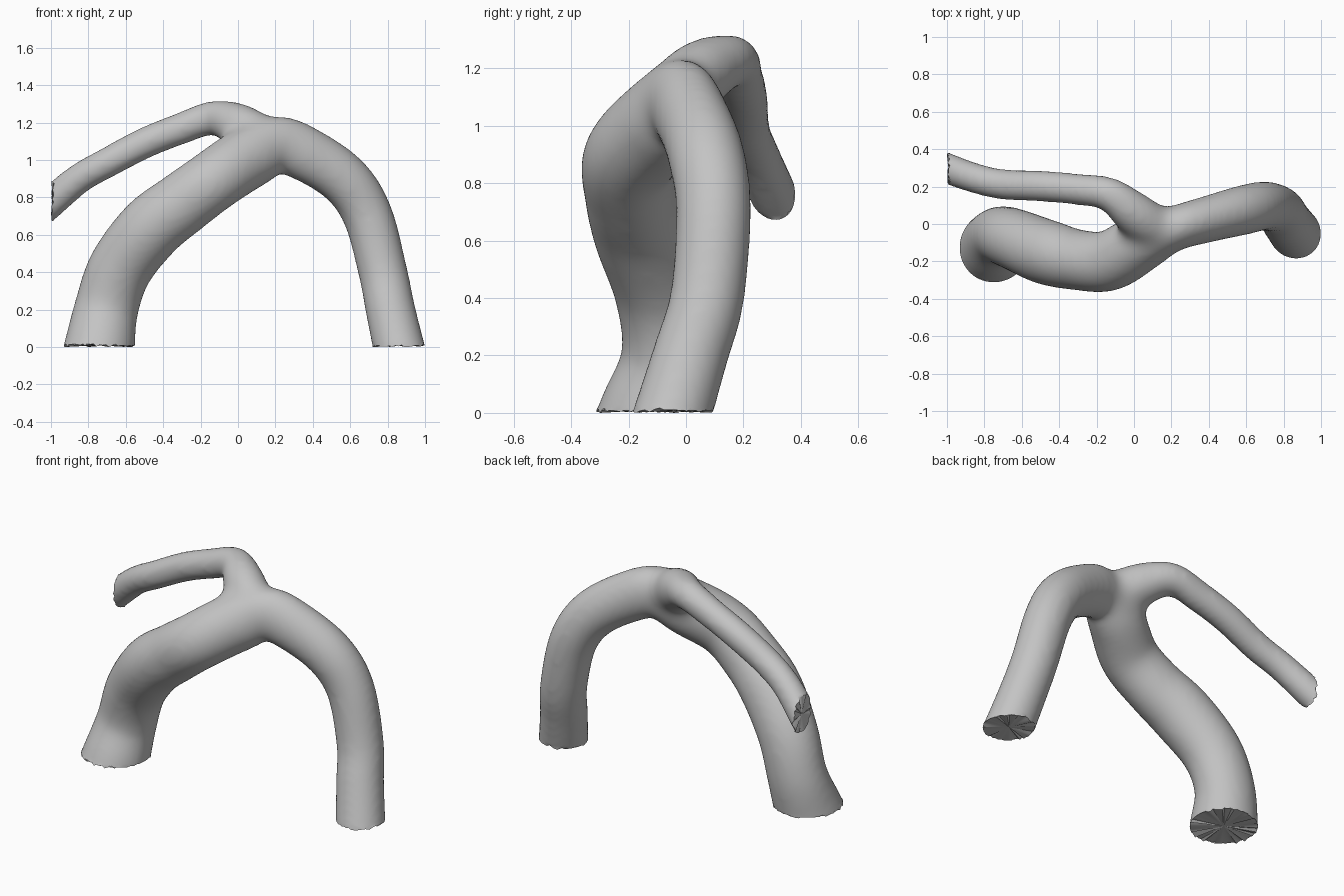
import bpy, bmesh, random
from mathutils import Vector

random.seed(4)
cube = bpy.data.objects.get("Cube")
if cube:
    bpy.data.objects.remove(cube, do_unlink=True)

grey = bpy.data.materials.new("plain grey")
grey.use_nodes = True
colour = (0.55, 0.55, 0.55, 1)
grey.diffuse_color = colour
grey.node_tree.nodes["Principled BSDF"].inputs["Base Color"].default_value = colour

# Centre lines: x, y, z, height radius, width radius
arch = [(-.76, -.15, -.12, .2, .2), (-.74, -.115, 0, .19, .188), (-.705, -.065, .2, .172, .16),
        (-.63, -.085, .42, .172, .164), (-.47, -.15, .63, .176, .174),
        (-.3, -.192, .765, .17, .162), (-.13, -.195, .89, .165, .162),
        (.05, -.09, 1.012, .17, .155), (.21, -.025, 1.08, .156, .122),
        (.38, .022, 1.022, .147, .123), (.575, .072, .888, .14, .132),
        (.695, .096, .7, .134, .13), (.775, .073, .4, .131, .129), (.815, .015, .2, .133, .131),
        (.86, -.045, 0, .138, .136), (.89, -.08, -.12, .142, .14)]
branch = [(.2, -.04, 1.06, .12, .1), (.09, -.005, 1.13, .13, .12), (-.01, .065, 1.19, .122, .118),
          (-.13, .157, 1.225, .093, .093), (-.3, .185, 1.17, .085, .083),
          (-.5, .203, 1.09, .083, .083), (-.7, .212, .985, .081, .081),
          (-.85, .245, .9, .081, .08), (-1, .298, .775, .086, .082),
          (-1.1, .335, .69, .088, .084)]


def smooth_path(points, steps=8):
    """Catmull-Rom samples of position and radii."""
    p = [Vector(q) for q in [points[0]] + points + [points[-1]]]
    out = []
    for a, b, c, d in zip(p, p[1:], p[2:], p[3:]):
        for i in range(steps):
            t = i / steps
            out.append(.5 * (2 * b + (c - a) * t + (2 * a - 5 * b + 4 * c - d) * t * t
                             + (3 * b - a - 3 * c + d) * t ** 3))
    return out + [p[-1]]


def add_tube(bm, points, sides=32):
    """Sweep an oval section along a path, carrying its frame forward."""
    path = smooth_path(points)
    centres = [Vector(q[:3]) for q in path]
    side, rings = Vector((0, 1, 0)), []
    for i, (q, centre) in enumerate(zip(path, centres)):
        along = (centres[min(i + 1, len(path) - 1)] - centres[max(i - 1, 0)]).normalized()
        side = (side - along * side.dot(along)).normalized()
        other = along.cross(side)
        ring = bmesh.ops.create_circle(bm, segments=sides, radius=1)["verts"]
        for v in ring:
            v.co = centre + side * v.co.x * q[4] + other * v.co.y * q[3]
        rings.append(ring)
    for r, s in zip(rings, rings[1:]):
        for k in range(sides):
            n = (k + 1) % sides
            bm.faces.new((r[k], r[n], s[n], s[k]))
    bm.faces.new(rings[0])
    bm.faces.new(rings[-1])


# Merge arch and branch into one skin
bm = bmesh.new()
add_tube(bm, arch)
add_tube(bm, branch)
bmesh.ops.recalc_face_normals(bm, faces=bm.faces)
mesh = bpy.data.meshes.new("forked_tube")
bm.to_mesh(mesh)
bm.free()
tube = bpy.data.objects.new("forked_tube", mesh)
bpy.context.collection.objects.link(tube)
bpy.context.view_layer.objects.active = tube
tube.select_set(True)
remesh = tube.modifiers.new("merge", "REMESH")
remesh.mode = "VOXEL"
remesh.voxel_size = .017
relax = tube.modifiers.new("relax", "SMOOTH")
relax.factor = .5
relax.iterations = 12
for name in ("merge", "relax"):
    bpy.ops.object.modifier_apply(modifier=name)

bm = bmesh.new()
bm.from_mesh(tube.data)

# Blend the fork, with more smoothing towards its middle
fork = Vector((0, .03, 1.13))
rounds = 24
for i in range(rounds):
    reach = .3 - .16 * i / rounds
    near = [v for v in bm.verts if (v.co - fork).length < reach]
    bmesh.ops.smooth_vert(bm, verts=near, factor=.5,
                          use_axis_x=True, use_axis_y=True, use_axis_z=True)

# Cut the three ends, then close them with ragged fans
for axis, level in ((Vector((0, 0, -1)), -.008), (Vector((-1, 0, 0)), .992)):
    bmesh.ops.bisect_plane(bm, geom=bm.verts[:] + bm.edges[:] + bm.faces[:],
                           plane_co=axis * level, plane_no=axis, clear_outer=True)
    bmesh.ops.remove_doubles(bm, verts=[v for v in bm.verts if v.is_boundary], dist=.012)
    rim = [e for e in bm.edges if e.is_boundary]
    for v in {v for e in rim for v in e.verts}:
        v.co += axis * random.uniform(-.01, .008)
    caps = bmesh.ops.holes_fill(bm, edges=rim, sides=0)["faces"]
    bmesh.ops.poke(bm, faces=caps)
bmesh.ops.recalc_face_normals(bm, faces=bm.faces)
bm.to_mesh(tube.data)
bm.free()

tube.data.materials.clear()
tube.data.materials.append(grey)
bpy.ops.object.shade_smooth_by_angle(angle=.7)
